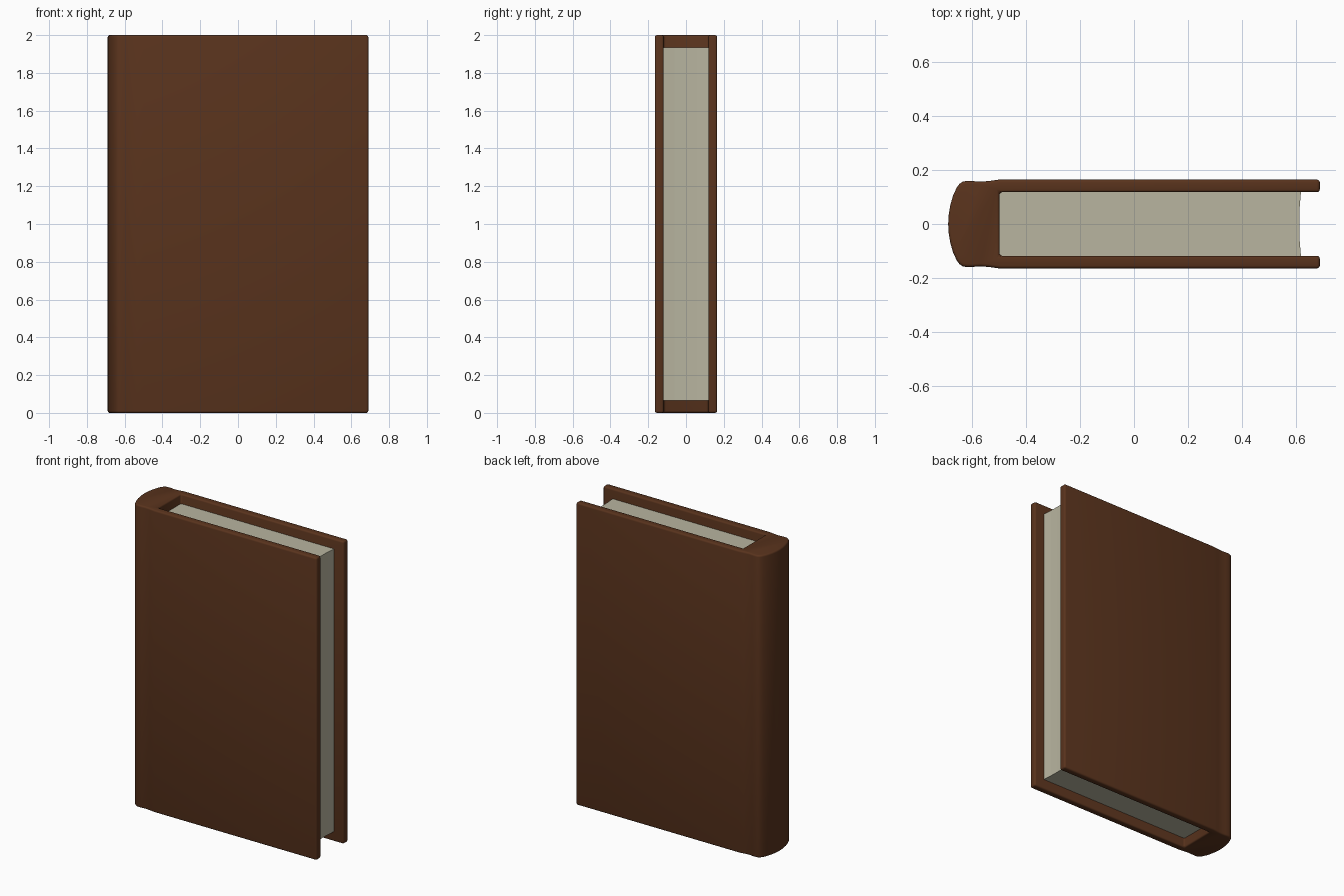
import bpy, bmesh

if "Cube" in bpy.data.objects:
    bpy.data.objects.remove(bpy.data.objects["Cube"])


def material(name, color):
    mat = bpy.data.materials.new(name)
    mat.diffuse_color = (*color, 1)
    mat.use_nodes = True
    mat.node_tree.nodes["Principled BSDF"].inputs["Base Color"].default_value = mat.diffuse_color
    return mat


def extrude_profile(name, half, z0, z1, mat):
    """Mirror a half outline across y = 0 and extrude it upward."""
    mirrored = [(x, -y) for x, y in reversed(half) if y > 0]
    bm = bmesh.new()
    base = bm.faces.new([bm.verts.new((x, y, z0)) for x, y in half + mirrored])
    top = bmesh.ops.extrude_face_region(bm, geom=[base], use_keep_orig=True)
    verts = [v for v in top["geom"] if isinstance(v, bmesh.types.BMVert)]
    bmesh.ops.translate(bm, verts=verts, vec=(0, 0, z1 - z0))
    bmesh.ops.recalc_face_normals(bm, faces=bm.faces)
    mesh = bpy.data.meshes.new(name)
    bm.to_mesh(mesh)
    bm.free()
    obj = bpy.data.objects.new(name, mesh)
    bpy.context.collection.objects.link(obj)
    mesh.materials.append(mat)
    return obj


# Cover: rounded spine, shallow hinge groove and two boards
cover = extrude_profile("cover", [
    (-0.69, 0), (-0.688, 0.035), (-0.682, 0.07), (-0.672, 0.105),
    (-0.659, 0.134), (-0.648, 0.149), (-0.636, 0.157), (-0.62, 0.16),
    (-0.595, 0.159), (-0.57, 0.157), (-0.535, 0.16), (-0.50, 0.165),
    (0.69, 0.165), (0.69, 0.118), (-0.50, 0.118),
], 0, 2, material("brown_cover", (0.10, 0.033, 0.012)))
bevel = cover.modifiers.new("soft_edges", "BEVEL")
bevel.width = 0.011
bevel.segments = 3
bevel.limit_method = "ANGLE"
bevel.angle_limit = 0.8
bevel.use_clamp_overlap = False
bpy.context.view_layer.objects.active = cover
cover.select_set(True)
bpy.ops.object.modifier_apply(modifier="soft_edges")
bpy.ops.object.shade_smooth_by_angle(angle=0.6)

# Page block with a slightly hollow fore edge
extrude_profile("pages", [
    (0.614, 0), (0.615, 0.06), (0.62, 0.119), (-0.505, 0.119),
], 0.065, 1.935, material("cream_pages", (0.48, 0.46, 0.35)))
